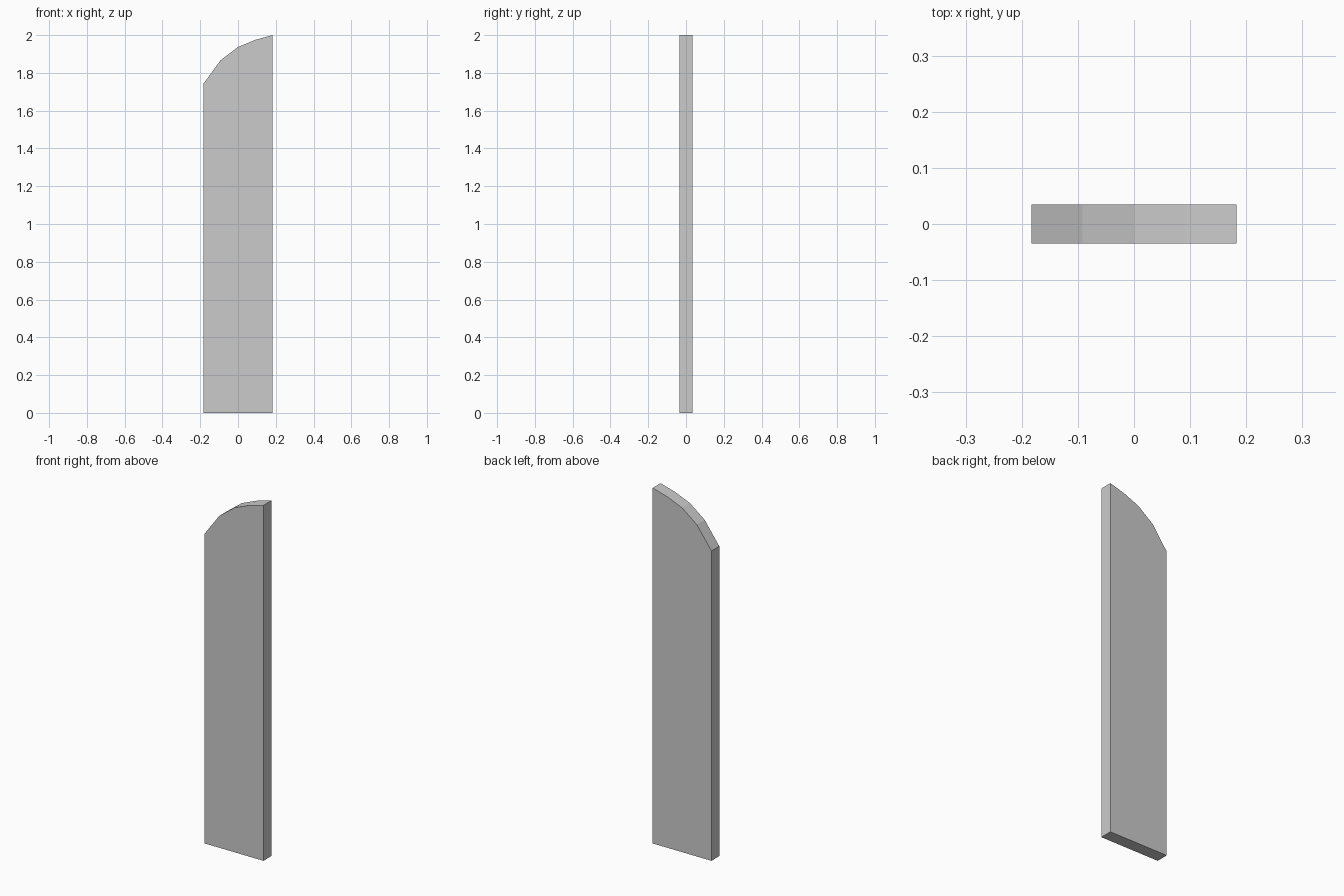
import bpy, bmesh

if "Cube" in bpy.data.objects:
    bpy.data.objects.remove(bpy.data.objects["Cube"])

HALF_WIDTH, THICKNESS = 0.183, 0.07

# Front outline: square foot, faceted curve rising to the right at the top
profile = [(-HALF_WIDTH, 0), (HALF_WIDTH, 0), (HALF_WIDTH, 2.0),
           (0.092, 1.975), (0, 1.937), (-0.092, 1.867), (-HALF_WIDTH, 1.743)]

# Plank: extrude the outline through its thickness
bm = bmesh.new()
face = bm.faces.new([bm.verts.new((x, -THICKNESS / 2, z)) for x, z in profile])
extruded = bmesh.ops.extrude_face_region(bm, geom=[face], use_keep_orig=True)
back = [v for v in extruded["geom"] if isinstance(v, bmesh.types.BMVert)]
bmesh.ops.translate(bm, verts=back, vec=(0, THICKNESS, 0))
bmesh.ops.recalc_face_normals(bm, faces=bm.faces)

mesh = bpy.data.meshes.new("curved_top_plank")
bm.to_mesh(mesh)
bm.free()
plank = bpy.data.objects.new("curved_top_plank", mesh)
bpy.context.collection.objects.link(plank)
